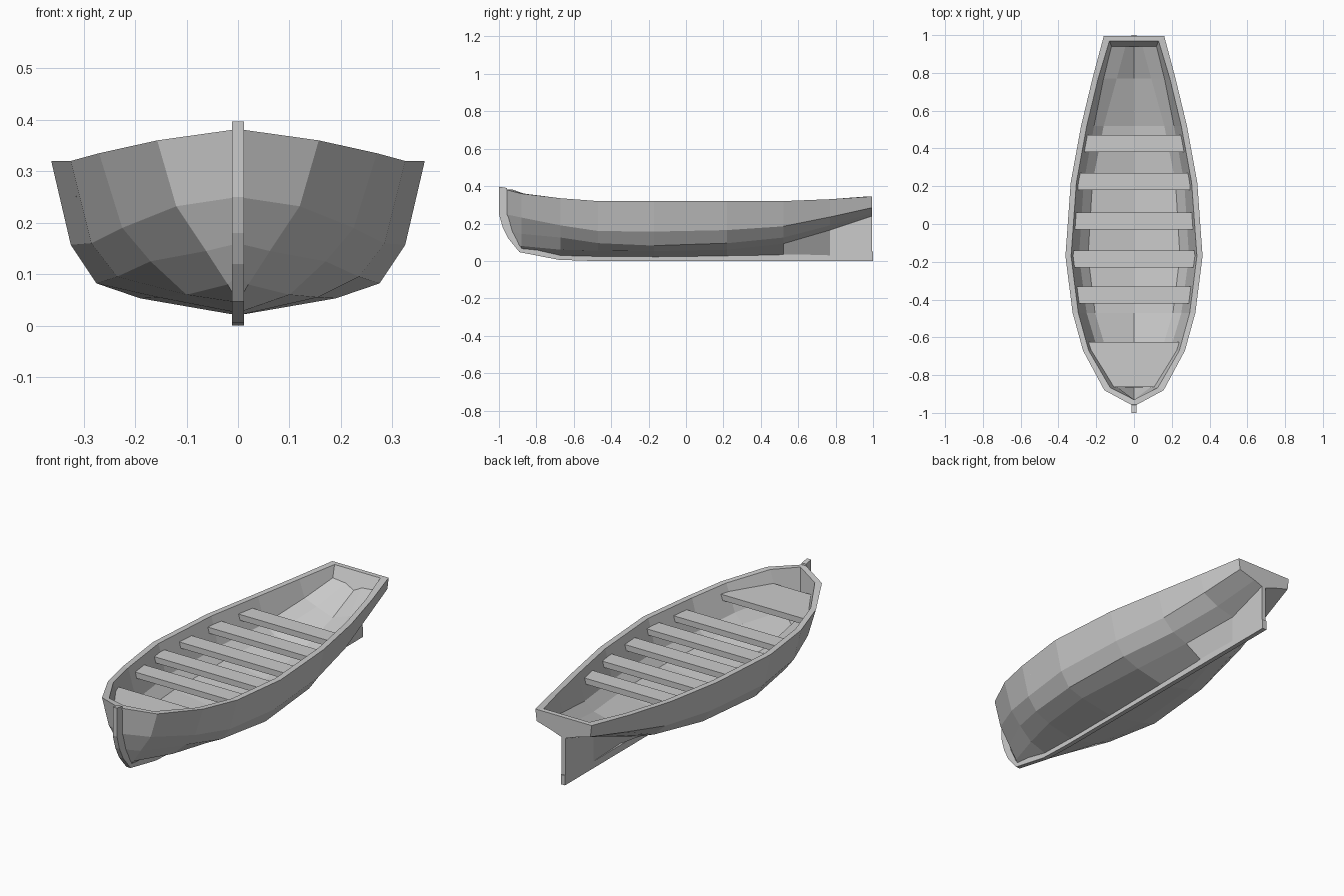
import bpy
import bmesh

cube = bpy.data.objects.get("Cube")
if cube:
    bpy.data.objects.remove(cube, do_unlink=True)

grey = bpy.data.materials.new("light grey")
grey.use_nodes = True
colour = (0.6, 0.6, 0.6, 1)
grey.diffuse_color = colour
grey.node_tree.nodes["Principled BSDF"].inputs["Base Color"].default_value = colour


def finish(name, bm):
    """Turn a bmesh into a flat shaded object."""
    bmesh.ops.remove_doubles(bm, verts=bm.verts, dist=0.0005)
    bmesh.ops.recalc_face_normals(bm, faces=bm.faces)
    mesh = bpy.data.meshes.new(name)
    bm.to_mesh(mesh)
    bm.free()
    mesh.materials.append(grey)
    obj = bpy.data.objects.new(name, mesh)
    bpy.context.collection.objects.link(obj)
    return obj


def prism(name, outline, offset):
    """Extrude a closed planar outline along an offset."""
    bm = bmesh.new()
    face = bm.faces.new([bm.verts.new(p) for p in outline])
    result = bmesh.ops.extrude_face_region(bm, geom=[face])
    moved = [v for v in result["geom"] if isinstance(v, bmesh.types.BMVert)]
    bmesh.ops.translate(bm, verts=moved, vec=offset)
    if face.is_valid and not any(len(e.link_faces) == 1 for e in face.edges):
        pass
    else:
        bm.faces.new([v for v in face.verts]) if not face.is_valid else None
    return finish(name, bm)


# Hull stations from bow to stern: y, then (x, z) of the gunwale,
# upper chine, lower chine, garboard and keel
stations = [
    (-.965, (0, .382), (0, .25), (0, .16), (0, .10), (0, .06)),
    (-.88, (.157, .36), (.12, .232), (.062, .145), (.02, .08), (0, .045)),
    (-.67, (.27, .335), (.225, .19), (.17, .125), (.1, .06), (0, .025)),
    (-.47, (.325, .32), (.285, .16), (.235, .095), (.155, .055), (0, .02)),
    (-.17, (.363, .32), (.325, .157), (.275, .082), (.19, .053), (0, .02)),
    (.22, (.335, .32), (.3, .165), (.25, .095), (.16, .06), (0, .025)),
    (.52, (.28, .32), (.245, .185), (.185, .125), (.1, .092), (0, .03)),
    (.77, (.22, .33), (.195, .235), (.11, .19), (.012, .165), (.012, .03)),
    (.995, (.16, .345), (.153, .285), (.06, .258), (.012, .24), (.012, .03)),
]
bow_rake = (0, 0, .025, .05, .08)


def section(index):
    """Return the closed loop of one station: outer skin, then inner skin."""
    y, *outer = stations[index]
    bow, stern = index == 0, index == len(stations) - 1
    gunwale, upper, lower, garboard, keel = outer
    right = [(x, y + (bow_rake[k] if bow else 0), z)
             for k, (x, z) in enumerate(outer)]
    shift = .035 if bow else .015 if index == 1 else 0
    inner = [(max(gunwale[0] - .03, 0), gunwale[1]),
             (max(upper[0] - .034, 0), upper[1] + .006),
             (max(lower[0] * .92 - .01, 0), lower[1] + .025),
             (0, garboard[1] + .018)]
    lining = []
    for k, (x, z) in enumerate(inner):
        inset = -.025 - (.03 if k else 0) if stern else shift
        if bow:
            inset += bow_rake[k]
        lining.append((x, y + inset, z))

    def mirrored(points):
        return [(-x, py, z) for x, py, z in reversed(points)]

    return right + mirrored(right) + mirrored(lining)[::-1] + lining[::-1][1:]


# Hull shell with lining, flat rim and transom
bm = bmesh.new()
loops = [[bm.verts.new(p) for p in section(i)] for i in range(len(stations))]
count = len(loops[0])
for front, back in zip(loops, loops[1:]):
    for k in range(count):
        n = (k + 1) % count
        bm.faces.new((front[k], front[n], back[n], back[k]))
last = loops[-1]
skin = 2 * len(bow_rake)
for k in range(skin // 2 - 1):
    bm.faces.new((last[k], last[k + 1], last[skin - 2 - k], last[skin - 1 - k]))
bm.faces.new(last[skin:])
bm.faces.new((last[0], last[skin - 1], last[skin], last[-1]))
bmesh.ops.dissolve_degenerate(bm, dist=0.0005, edges=bm.edges)
finish("hull", bm)


def box(name, half_width, y0, y1, z0, z1):
    outline = [(-half_width, y0, z0), (half_width, y0, z0),
               (half_width, y1, z0), (-half_width, y1, z0)]
    return prism(name, outline, (0, 0, z1 - z0))


# Stem post and keel as one curved timber
outer_edge = [(-1, .397), (-1, .25), (-.98, .18), (-.95, .12), (-.89, .047),
              (-.68, .006), (-.5, 0), (1, 0)]
inner_edge = [(1, .05), (.985, .05), (.985, .035), (-.5, .035), (-.67, .04),
              (-.86, .09), (-.92, .15), (-.95, .25), (-.957, .39)]
timber = [(-.012, y, z) for y, z in outer_edge + inner_edge]
prism("stem_and_keel", timber, (.024, 0, 0))

# Rowing benches
benches = [(.425, .268), (.225, .305), (.015, .318), (-.185, .335), (-.375, .315)]
for number, (y, half_width) in enumerate(benches, 1):
    box(f"bench_{number}", half_width, y - .045, y + .045, .25, .28)

# Bow seat tapering with the hull
side = [(.13, -.862), (.235, -.67), (.246, -.625)]
seat = side + [(-x, y) for x, y in reversed(side)]
prism("bow_seat", [(x, y, .265) for x, y in seat], (0, 0, .03))
